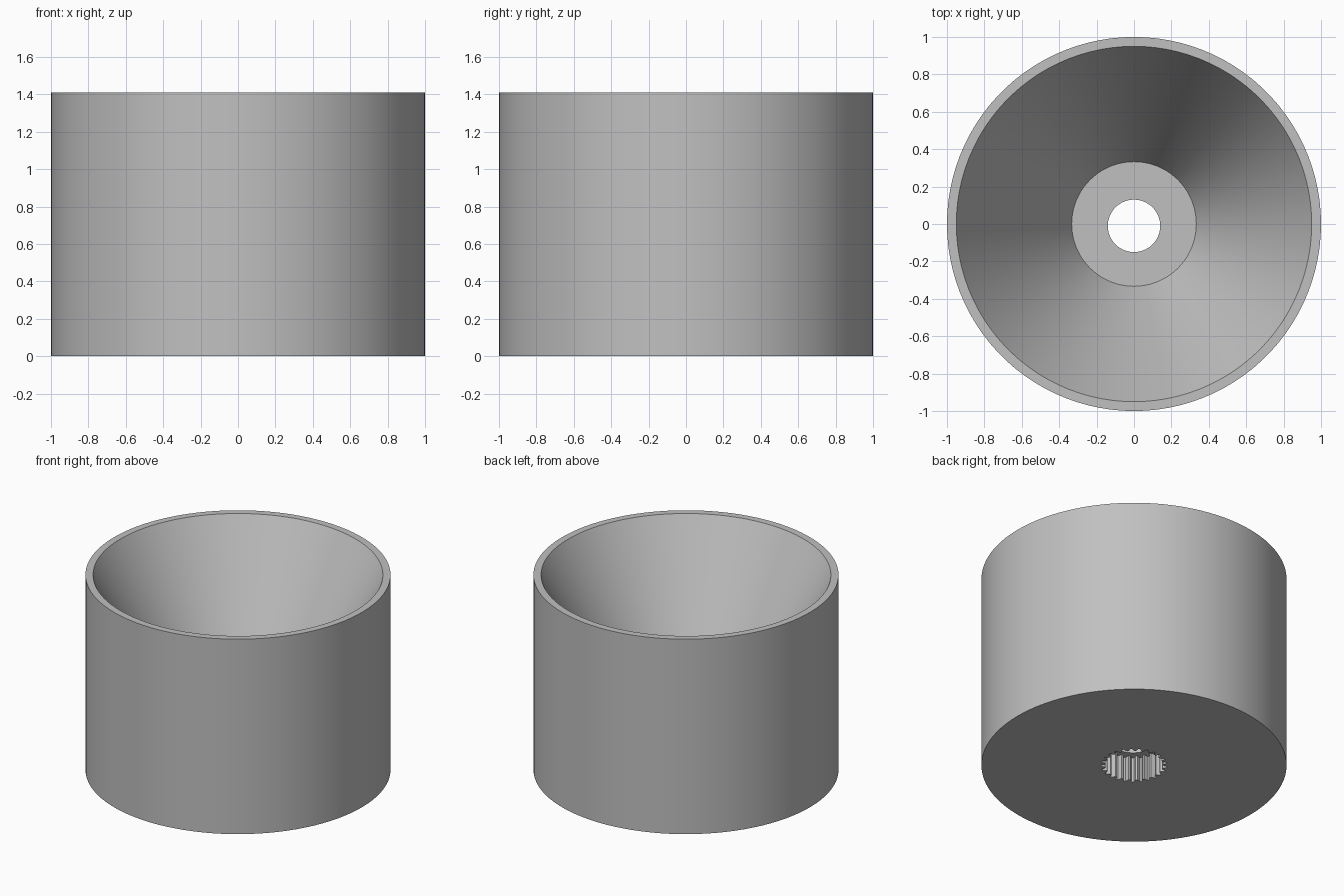
import bpy, bmesh
from math import sin, cos, pi, radians

cube = bpy.data.objects.get("Cube")
if cube:
    bpy.data.objects.remove(cube, do_unlink=True)

TEETH = 25
SEGMENTS = TEETH * 4          # four points per spline tooth
HEIGHT, FLOOR, SOCKET = 1.41, 0.28, 0.18

grey = bpy.data.materials.new("plain_grey")
grey.use_nodes = True
colour = (0.53, 0.53, 0.53, 1)
grey.diffuse_color = colour
grey.node_tree.nodes["Principled BSDF"].inputs["Base Color"].default_value = colour

bm = bmesh.new()


def ring(z, radius, inner=None, y=0.0):
    """Circle of vertices; with an inner radius it becomes a toothed spline."""
    verts = []
    for i in range(SEGMENTS):
        a = 2 * pi * i / SEGMENTS
        r = inner if inner and i % 4 > 1 else radius
        verts.append(bm.verts.new((r * cos(a), r * sin(a) + y, z)))
    return verts


# Closed section, from the outside wall over the rim and down the bore
rings = [
    ring(0, 1.0),                       # outer wall
    ring(HEIGHT, 1.0),
    ring(HEIGHT, 0.95),                 # rim and conical bowl
    ring(FLOOR, 0.333),
    ring(FLOOR, 0.14, y=-0.01),         # screw hole
    ring(SOCKET, 0.14, y=-0.01),
    ring(SOCKET, 0.217, inner=0.19),    # splined socket
    ring(0, 0.217, inner=0.19),
]
for low, high in zip(rings, rings[1:] + rings[:1]):
    for i in range(SEGMENTS):
        j = (i + 1) % SEGMENTS
        bm.faces.new((low[i], low[j], high[j], high[i]))
bmesh.ops.recalc_face_normals(bm, faces=bm.faces)

mesh = bpy.data.meshes.new("conical_cup")
bm.to_mesh(mesh)
bm.free()
mesh.materials.append(grey)
cup = bpy.data.objects.new("conical_cup", mesh)
bpy.context.collection.objects.link(cup)

# Smooth walls with crisp rims and teeth
bpy.ops.object.select_all(action="DESELECT")
cup.select_set(True)
bpy.context.view_layer.objects.active = cup
bpy.ops.object.shade_smooth_by_angle(angle=radians(30))
